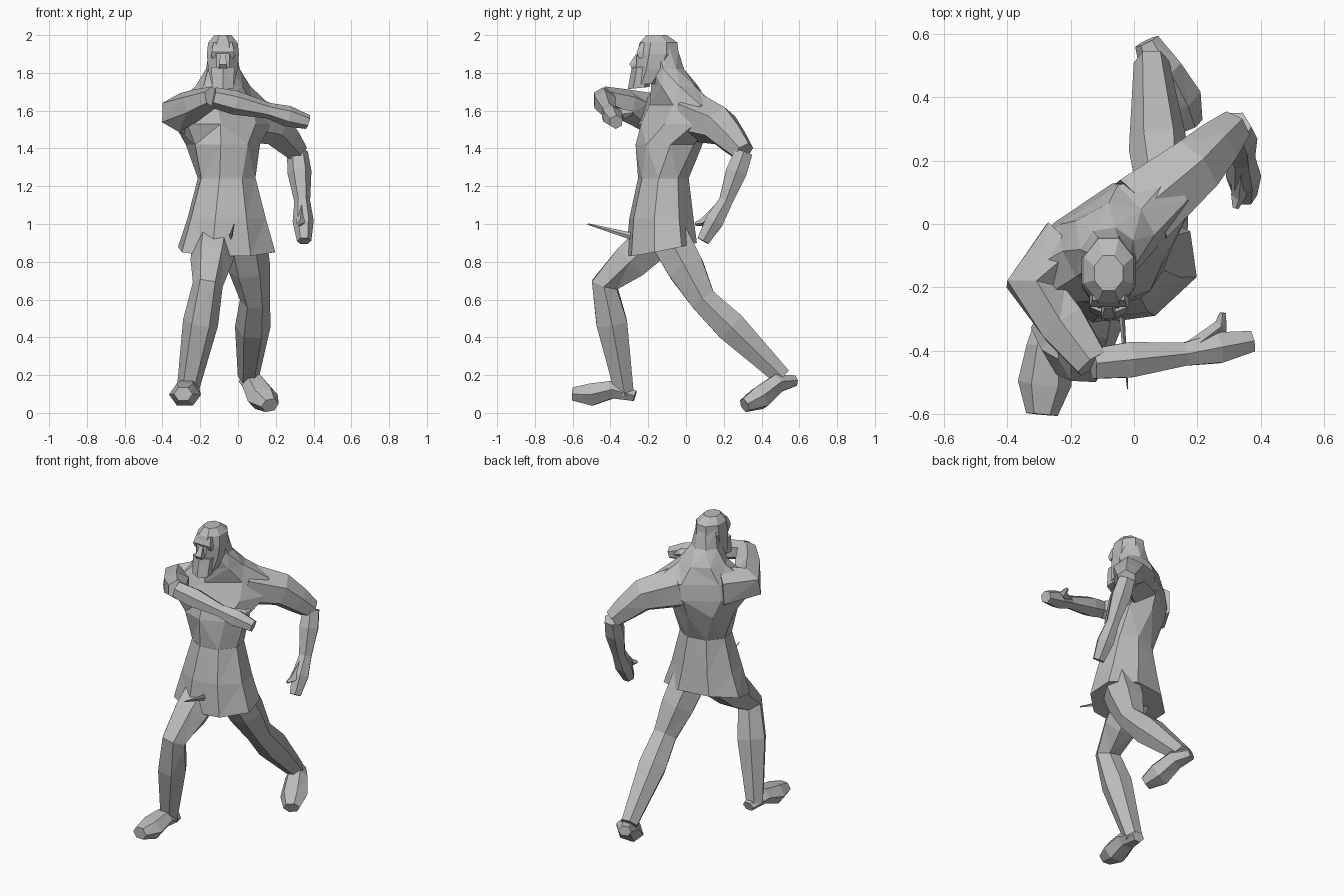
import bpy, bmesh
from math import sin, cos, pi, radians
from mathutils import Vector, Matrix

default_cube = bpy.data.objects.get("Cube")
if default_cube:
    bpy.data.objects.remove(default_cube, do_unlink=True)

# One plain colour for the whole figure
stone = bpy.data.materials.new("plain_grey")
stone.use_nodes = True
shade = .5
stone.diffuse_color = (shade, shade, shade, 1)
principled = stone.node_tree.nodes["Principled BSDF"]
principled.inputs["Base Color"].default_value = stone.diffuse_color


def skin(name, rings):
    """Join rings of points into a closed, flat-shaded, faceted tube."""
    bm = bmesh.new()
    loops = [[bm.verts.new(point) for point in ring] for ring in rings]
    count = len(loops[0])
    for lower, upper in zip(loops, loops[1:]):
        for i in range(count):
            j = (i + 1) % count
            bm.faces.new((lower[i], lower[j], upper[j], upper[i]))
    bm.faces.new(reversed(loops[0]))
    bm.faces.new(loops[-1])
    bmesh.ops.recalc_face_normals(bm, faces=bm.faces)
    quads = [face for face in bm.faces if len(face.verts) == 4]
    bmesh.ops.triangulate(bm, faces=quads, quad_method='SHORT_EDGE')
    mesh = bpy.data.meshes.new(name)
    bm.to_mesh(mesh)
    bm.free()
    mesh.materials.append(stone)
    part = bpy.data.objects.new(name, mesh)
    bpy.context.collection.objects.link(part)


def level(z, y, width, depth, x=-.08, twist=0, rise=0, sides=8):
    """A level outline around the body; rise lifts its back edge."""
    turn = Matrix.Rotation(radians(twist), 3, 'Z')
    centre = Vector((x, y, z))
    reach = 1 / cos(pi / sides)
    ring = []
    for i in range(sides):
        angle = 2 * pi * (i + .5) / sides
        across, along = width * reach * cos(angle), depth * reach * sin(angle)
        ring.append(centre + turn @ Vector((across, along, rise * along)))
    return ring


def limb(name, joints, radii, side='X', sides=6, flat=1):
    """A tapering tube through the joints, flattened across its side axis."""
    axis = Vector([letter == side for letter in 'XYZ'])
    last = len(joints) - 1
    rings = []
    for i, (joint, radius) in enumerate(zip(joints, radii)):
        along = (joints[min(i + 1, last)] - joints[max(i - 1, 0)]).normalized()
        wide = (axis - along * axis.dot(along)).normalized() * radius
        deep = along.cross(wide) * flat
        angles = [2 * pi * k / sides for k in range(sides)]
        rings.append([joint + wide * cos(a) + deep * sin(a) for a in angles])
    skin(name, rings)


def leg(side, hip, knee, ankle, heel, toe):
    """Thigh and calf share one tube; the calf swells below the knee."""
    hip, knee, ankle, heel, toe = map(Vector, (hip, knee, ankle, heel, toe))
    thigh = hip.lerp(knee, .5)
    calf = knee.lerp(ankle, .35)
    limb(side + "_leg", [hip, thigh, knee, calf, ankle],
         [.12, .112, .08, .094, .056])
    instep = heel.lerp(toe, .35) + Vector((0, 0, .03))
    ball = heel.lerp(toe, .7)
    limb(side + "_foot", [heel, instep, ball, toe],
         [.04, .068, .085, .05], flat=.8)


def arm(side, root, shoulder, elbow, wrist, fingers, thumb, face):
    """Upper arm, forearm, mitten hand and a thumb."""
    root, shoulder, elbow, wrist, fingers, thumb = map(
        Vector, (root, shoulder, elbow, wrist, fingers, thumb))
    upper = shoulder.lerp(elbow, .5)
    limb(side + "_upper_arm", [root, shoulder, upper, elbow],
         [.135, .105, .085, .06], 'Z')
    muscle = elbow.lerp(wrist, .4)
    palm = wrist.lerp(fingers, .5)
    limb(side + "_forearm", [elbow, muscle, wrist, palm, fingers],
         [.055, .064, .042, .056, .038], face)
    knuckle = palm.lerp(thumb, .6)
    limb(side + "_thumb", [wrist, knuckle, thumb],
         [.028, .024, .01], face, sides=4)


# Torso, twisting from the hips up to the shoulders
skin("torso", [
    level(z=1.1, y=-.12, width=.15, depth=.12, twist=8),
    level(z=1.24, y=-.12, width=.145, depth=.125, x=-.06, twist=10),
    level(z=1.42, y=-.09, width=.185, depth=.16, twist=22),
    level(z=1.53, y=-.055, width=.27, depth=.145, twist=34),
    level(z=1.63, y=-.035, width=.27, depth=.115, twist=34),
    level(z=1.73, y=-.06, width=.14, depth=.11, twist=28),
    level(z=1.82, y=-.1, width=.085, depth=.085, twist=10),
    level(z=1.93, y=-.12, width=.07, depth=.075),
])

# Flared tunic skirt, its hem higher at the back
skin("tunic_skirt", [
    level(z=.865, y=-.13, width=.25, depth=.175, x=-.06, twist=8, rise=.2),
    level(z=1.03, y=-.13, width=.2, depth=.16, x=-.06, twist=8),
    level(z=1.24, y=-.12, width=.147, depth=.126, x=-.06, twist=10),
])

# Head, brow, nose and beard
skin("head", [
    level(z=1.74, y=-.21, width=.06, depth=.06),
    level(z=1.82, y=-.17, width=.078, depth=.095),
    level(z=1.9, y=-.15, width=.085, depth=.11),
    level(z=1.96, y=-.145, width=.078, depth=.1),
    level(z=2, y=-.155, width=.045, depth=.055),
])
skin("brow", [
    level(z=1.88, y=-.23, width=.06, depth=.02, sides=4),
    level(z=1.91, y=-.23, width=.06, depth=.032, sides=4),
    level(z=1.96, y=-.215, width=.05, depth=.025, sides=4),
])
skin("nose", [
    level(z=1.82, y=-.26, width=.02, depth=.02, sides=4),
    level(z=1.845, y=-.27, width=.022, depth=.03, sides=4),
    level(z=1.9, y=-.25, width=.012, depth=.015, sides=4),
])
skin("beard", [
    level(z=1.72, y=-.25, width=.055, depth=.05, rise=.1, sides=6),
    level(z=1.83, y=-.235, width=.062, depth=.045, sides=6),
])

# Right arm folded across the chest, left arm swung back
arm("right", root=(-.19, -.08, 1.58), shoulder=(-.31, -.2, 1.59),
    elbow=(-.13, -.44, 1.67), wrist=(.16, -.41, 1.6),
    fingers=(.37, -.37, 1.54), thumb=(.28, -.28, 1.59), face='Z')
arm("left", root=(.02, .04, 1.57), shoulder=(.19, .18, 1.52),
    elbow=(.315, .305, 1.38), wrist=(.34, .21, 1.12),
    fingers=(.35, .09, .91), thumb=(.32, .05, 1), face='X')

# Right leg stepping forward, left leg pushing off behind
leg("right", hip=(-.12, -.15, .93), knee=(-.16, -.43, .68),
    ankle=(-.27, -.325, .1), heel=(-.26, -.27, .09), toe=(-.29, -.6, .1))
leg("left", hip=(.03, -.09, .93), knee=(.09, .09, .6),
    ankle=(.055, .51, .19), heel=(.04, .575, .17), toe=(.17, .31, .04))

# Thin blade standing out from the front of the tunic
blade_root, blade_tip = Vector((-.04, -.27, .93)), Vector((-.02, -.52, 1))
limb("tunic_blade", [blade_root, blade_tip], [.01, .002], sides=4, flat=2)
